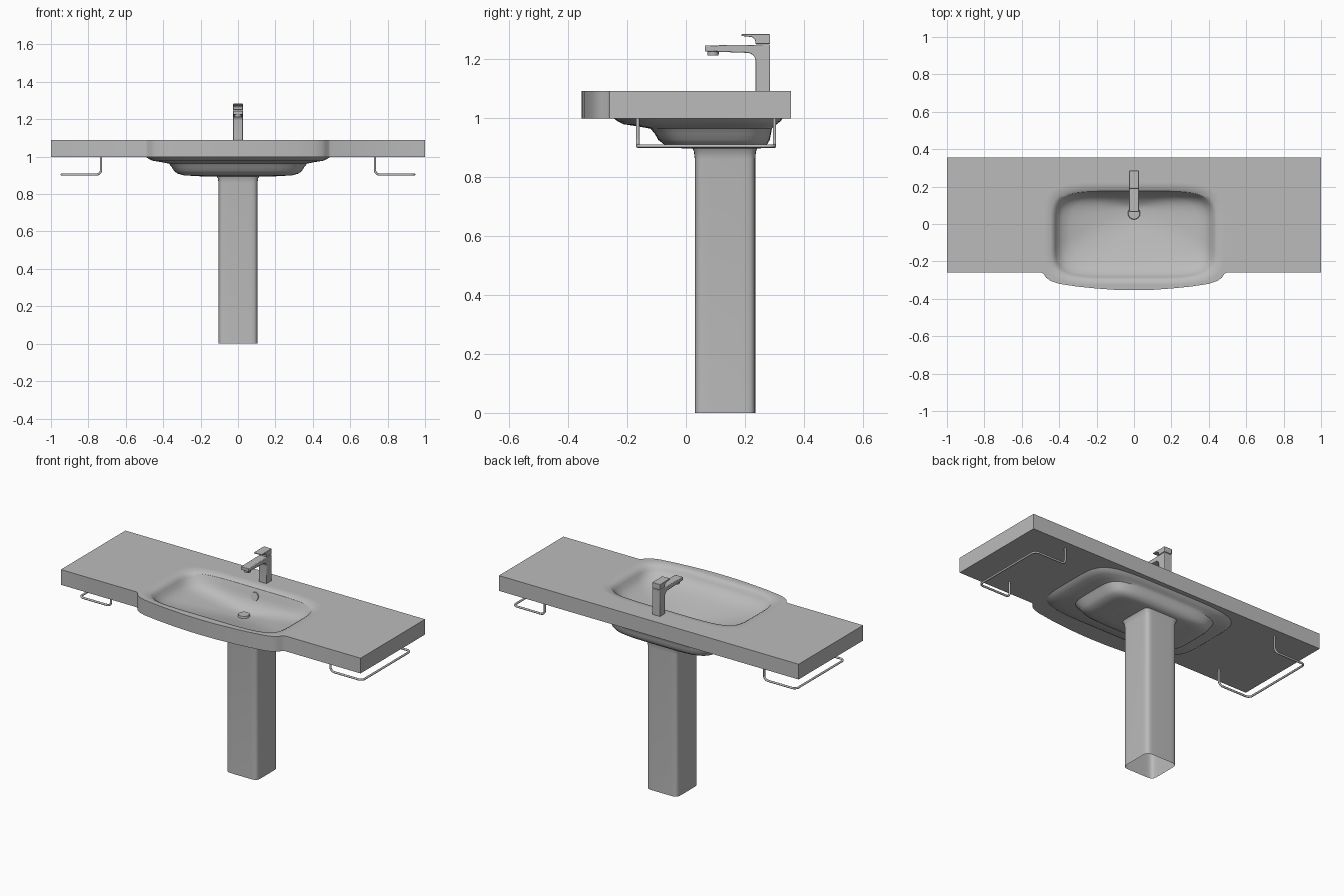
import bpy, bmesh, math
from mathutils import Vector

if "Cube" in bpy.data.objects:
    bpy.data.objects.remove(bpy.data.objects["Cube"])

grey = bpy.data.materials.new("plain grey")
grey.use_nodes = True
grey.diffuse_color = (0.5, 0.5, 0.5, 1)
grey.node_tree.nodes["Principled BSDF"].inputs["Base Color"].default_value = (0.5, 0.5, 0.5, 1)


def finish(bm, name, angle=32):
    bmesh.ops.recalc_face_normals(bm, faces=bm.faces)
    me = bpy.data.meshes.new(name)
    bm.to_mesh(me)
    bm.free()
    me.materials.append(grey)
    me.shade_smooth()
    me.set_sharp_from_angle(angle=math.radians(angle))
    ob = bpy.data.objects.new(name, me)
    bpy.context.collection.objects.link(ob)
    return ob


def ring(bm, hx, y0, y1, z, power, count=96):
    """Closed loop of vertices on a squared-off oval."""
    def bend(v):
        return math.copysign(abs(v) ** (2 / power), v)
    verts = []
    for i in range(count):
        a = 2 * math.pi * i / count
        verts.append(bm.verts.new((hx * bend(math.cos(a)),
                                   (y0 + y1) / 2 + (y1 - y0) / 2 * bend(math.sin(a)), z)))
    return verts


def bridge(bm, a, b):
    for i in range(len(a)):
        j = (i + 1) % len(a)
        bm.faces.new((a[i], a[j], b[j], b[i]))


def loft(bm, sections, cap=True):
    loops = [ring(bm, *s) for s in sections]
    for a, b in zip(loops, loops[1:]):
        bridge(bm, a, b)
    if cap:
        bm.faces.new(loops[-1])
    return loops[0]


def loop_edges(bm, loop):
    out = []
    for a, b in zip(loop, loop[1:] + loop[:1]):
        out.append(bm.edges.get((a, b)) or bm.edges.new((a, b)))
    return out


def extrude_profile(name, points, half_width, bevel=0.003):
    """Side profile in y and z, given thickness along x."""
    bm = bmesh.new()
    face = bm.faces.new([bm.verts.new((-half_width, y, z)) for y, z in points])
    new = bmesh.ops.extrude_face_region(bm, geom=[face])["geom"]
    bmesh.ops.translate(bm, vec=(2 * half_width, 0, 0),
                        verts=[v for v in new if isinstance(v, bmesh.types.BMVert)])
    ob = finish(bm, name)
    mod = ob.modifiers.new("soft edges", "BEVEL")
    mod.width, mod.segments, mod.limit_method = bevel, 2, "ANGLE"
    return ob


def disc(name, radius, depth, location, tilt=0):
    bm = bmesh.new()
    bmesh.ops.create_cone(bm, cap_ends=True, segments=32, radius1=radius,
                          radius2=radius * 0.93, depth=depth)
    ob = finish(bm, name)
    ob.location, ob.rotation_euler.x = location, tilt
    return ob


# Countertop with bowed front, sunken bowl and moulded underside
TOP, UNDER = 1.09, 0.998
bow = [(0.495, -0.26), (0.483, -0.267), (0.47, -0.287), (0.445, -0.305), (0.4, -0.32),
       (0.3, -0.335), (0.2, -0.345), (0.1, -0.352)]
right_half = [(1, 0.355), (1, -0.26)] + bow
outline = right_half + [(0, -0.354)] + [(-x, y) for x, y in reversed(right_half)]
bowl = [(0.485, -0.325, 0.225, TOP, 5), (0.475, -0.318, 0.215, TOP, 5),
        (0.445, -0.3, 0.188, 1.085, 5), (0.43, -0.29, 0.176, 1.077, 5),
        (0.42, -0.283, 0.17, 1.062, 5), (0.408, -0.268, 0.163, 1.04, 4.6),
        (0.385, -0.235, 0.155, 1.018, 4.2), (0.34, -0.18, 0.145, 1.0, 3.8),
        (0.26, -0.11, 0.13, 0.982, 3.2), (0.16, -0.04, 0.11, 0.966, 2.6),
        (0.03, 0.03, 0.085, 0.952, 2)]
belly = [(0.498, -0.255, 0.335, UNDER, 5), (0.49, -0.245, 0.328, UNDER, 5),
         (0.478, -0.232, 0.32, 0.988, 5), (0.455, -0.212, 0.308, 0.978, 5),
         (0.41, -0.165, 0.297, 0.971, 5), (0.37, -0.12, 0.291, 0.963, 5),
         (0.355, -0.105, 0.288, 0.945, 5), (0.343, -0.094, 0.284, 0.925, 5),
         (0.325, -0.075, 0.275, 0.91, 5), (0.29, -0.045, 0.262, 0.9, 5),
         (0.2, 0.0, 0.25, 0.895, 5)]
bm = bmesh.new()
rims = []
for z, sections in ((TOP, bowl), (UNDER, belly)):
    hole = loft(bm, sections)
    rim = [bm.verts.new((x, y, z)) for x, y in outline]
    edges = loop_edges(bm, hole) + loop_edges(bm, rim)
    bmesh.ops.triangle_fill(bm, use_beauty=True, use_dissolve=False, edges=edges)
    rims.append(rim)
bridge(bm, *rims)
finish(bm, "washbasin_counter")

# Hollow pedestal, slightly flared where it meets the basin
bm = bmesh.new()
loft(bm, [(0.104, 0.03, 0.235, 0, 8), (0.104, 0.03, 0.235, 0.86, 8),
          (0.108, 0.027, 0.237, 0.885, 8), (0.118, 0.02, 0.242, 0.9, 8)], cap=False)
finish(bm, "pedestal")

# Drain cap and overflow cover
disc("drain_cap", 0.033, 0.012, (0, 0.057, 0.962))
disc("overflow_cover", 0.026, 0.008, (0, 0.159, 1.034), math.radians(75))

# Tap: body with spout, lever and outlet
spout_curve = [(0.235 - 0.03 * (1 - math.cos(a)), 1.195 + 0.025 * math.sin(a))
               for a in [math.pi / 2 * i / 6 for i in range(7)]]
extrude_profile("tap_body", [(0.285, TOP - 0.002), (0.235, TOP - 0.002)] + spout_curve
                + [(0.064, 1.225), (0.064, 1.245), (0.285, 1.248)], 0.026)
lever_curve = [(0.235 - 0.018 * (1 - math.cos(a)), 1.258 + 0.016 * math.sin(a))
               for a in [math.pi / 2 * i / 5 for i in range(6)]]
extrude_profile("tap_lever", [(0.285, 1.25), (0.235, 1.25)] + lever_curve
                + [(0.188, 1.277), (0.188, 1.283), (0.285, 1.283)], 0.026, 0.002)
disc("tap_outlet", 0.02, 0.016, (0, 0.092, 1.219), math.pi)


# Towel rails hung below both ends
def rounded_path(corners, radius=0.025, steps=6):
    pts = [Vector(corners[0])]
    for a, b, c in zip(corners, corners[1:], corners[2:]):
        a, b, c = Vector(a), Vector(b), Vector(c)
        p, q = b + (a - b).normalized() * radius, b + (c - b).normalized() * radius
        centre = p + q - b
        for i in range(steps + 1):
            t = math.pi / 2 * i / steps
            pts.append(centre + (p - centre) * math.cos(t) + (q - centre) * math.sin(t))
    return pts + [Vector(corners[-1])]


for side, name in ((1, "left_towel_rail"), (-1, "right_towel_rail")):
    inner, outer, front, back, low = 0.732 * side, 0.943 * side, -0.164, 0.3, 0.904
    path = rounded_path([(inner, front, 1.0), (inner, front, low), (outer, front, low),
                         (outer, back, low), (inner, back, low), (inner, back, 1.0)])
    curve = bpy.data.curves.new(name, "CURVE")
    curve.dimensions = "3D"
    curve.bevel_depth, curve.bevel_resolution, curve.use_fill_caps = 0.006, 3, True
    spline = curve.splines.new("POLY")
    spline.points.add(len(path) - 1)
    for point, co in zip(spline.points, path):
        point.co = (*co, 1)
    spline.use_smooth = True
    curve.materials.append(grey)
    bpy.context.collection.objects.link(bpy.data.objects.new(name, curve))
